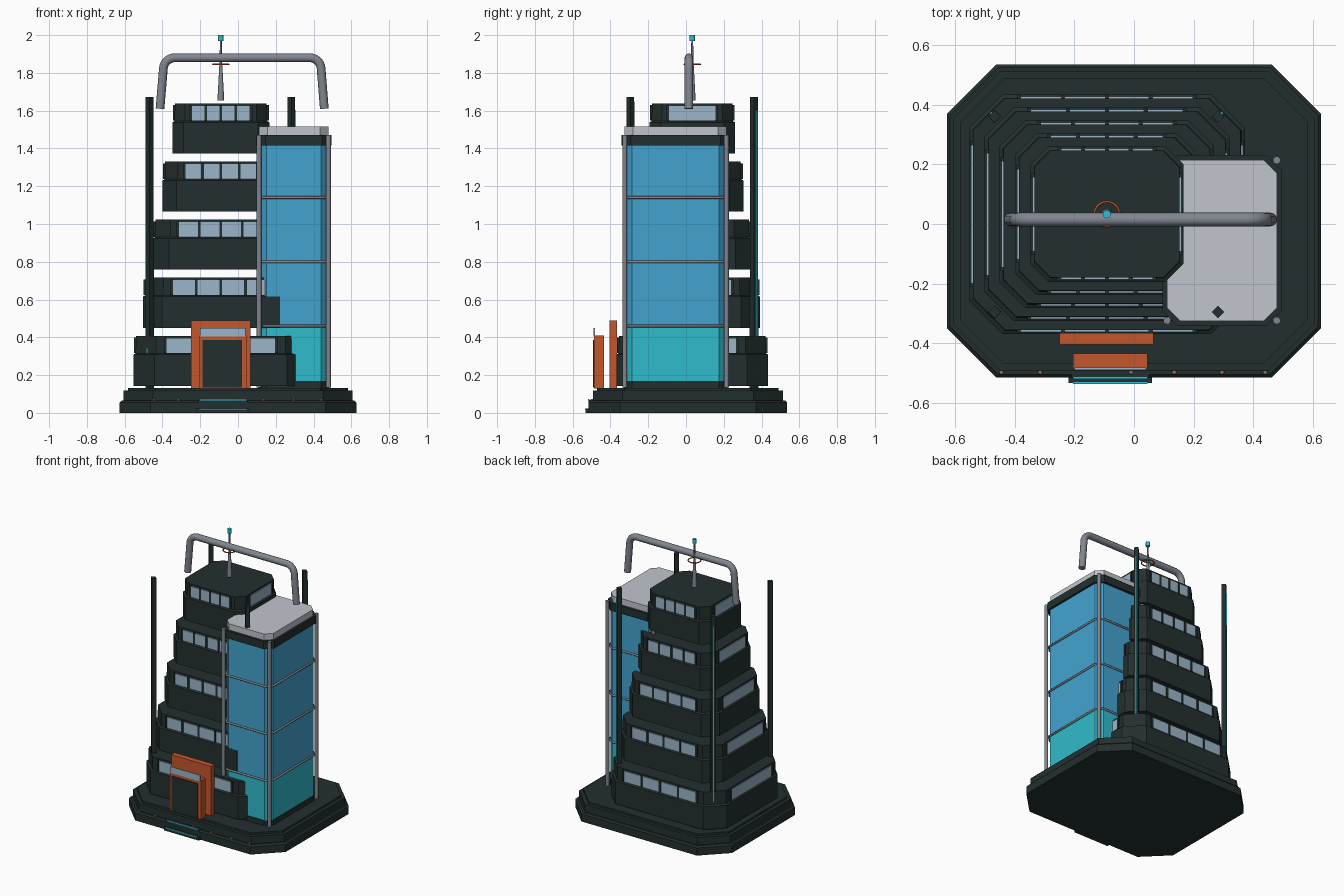
import bpy, bmesh, math
from mathutils import Vector

if "Cube" in bpy.data.objects:
    bpy.data.objects.remove(bpy.data.objects["Cube"])

def mat(name, r, g, b):
    m = bpy.data.materials.new(name)
    m.diffuse_color = (r, g, b, 1)
    m.use_nodes = True
    m.node_tree.nodes["Principled BSDF"].inputs["Base Color"].default_value = m.diffuse_color
    return m

DARK = mat("dark_slate", .017, .028, .028)
BLUE = mat("blue_glass", .055, .37, .63)
TEAL = mat("teal_glass", .03, .50, .60)
PANE = mat("pale_window", .33, .46, .58)
WHITE = mat("pale_roof", .54, .56, .62)
GREY = mat("grey_metal", .22, .24, .28)
ORANGE = mat("orange_panel", .55, .095, .025)
CYAN = mat("cyan_light", .03, .52, .65)
COPPER = mat("copper_lamp", .36, .14, .09)

def finish(name, bm, m, smooth=False):
    bmesh.ops.recalc_face_normals(bm, faces=bm.faces)
    me = bpy.data.meshes.new(name)
    bm.to_mesh(me)
    bm.free()
    me.materials.append(m)
    ob = bpy.data.objects.new(name, me)
    bpy.context.collection.objects.link(ob)
    if smooth:
        bpy.context.view_layer.objects.active = ob
        ob.select_set(True)
        bpy.ops.object.shade_smooth_by_angle(angle=math.radians(40))
        ob.select_set(False)
    return ob

def octagon(hx, hy, c):
    return [(hx, -hy + c), (hx, hy - c), (hx - c, hy), (-hx + c, hy),
            (-hx, hy - c), (-hx, -hy + c), (-hx + c, -hy), (hx - c, -hy)]

# stacked chamfered rings: each ring is (z, inset)
def chamfered(name, cx, cy, hx, hy, c, rings, m):
    bm = bmesh.new()
    loops = [[bm.verts.new((cx + x, cy + y, z)) for x, y in octagon(hx - i, hy - i, c - i * .4)]
             for z, i in rings]
    for a, b in zip(loops, loops[1:]):
        for k in range(8):
            j = (k + 1) % 8
            bm.faces.new((a[k], a[j], b[j], b[k]))
    bm.faces.new(loops[0][::-1])
    bm.faces.new(loops[-1])
    return finish(name, bm, m)

def box(name, x0, x1, y0, y1, z0, z1, m):
    bm = bmesh.new()
    bmesh.ops.create_cube(bm, size=1)
    for v in bm.verts:
        v.co = ((x0 + x1) / 2 + v.co.x * (x1 - x0), (y0 + y1) / 2 + v.co.y * (y1 - y0),
                (z0 + z1) / 2 + v.co.z * (z1 - z0))
    return finish(name, bm, m)

def rod(name, x, y, z0, z1, r0, r1, m, n=16):
    bm = bmesh.new()
    bmesh.ops.create_cone(bm, cap_ends=True, segments=n, radius1=r0, radius2=r1, depth=z1 - z0)
    bmesh.ops.translate(bm, verts=bm.verts, vec=(x, y, (z0 + z1) / 2))
    return finish(name, bm, m, n > 8)

def tube(name, pts, r, m, closed=False, res=4):
    cu = bpy.data.curves.new(name, 'CURVE')
    cu.dimensions = '3D'
    cu.bevel_depth, cu.bevel_resolution, cu.use_fill_caps = r, res, True
    s = cu.splines.new('POLY')
    s.points.add(len(pts) - 1)
    for p, q in zip(s.points, pts):
        p.co = (*q, 1)
    s.use_cyclic_u = closed
    s.use_smooth = True
    cu.materials.append(m)
    ob = bpy.data.objects.new(name, cu)
    bpy.context.collection.objects.link(ob)
    return ob

# stepped base and entrance step
chamfered("base", 0, .01, .627, .525, .165,
          [(0, 0), (.055, 0), (.065, .01), (.065, .022), (.118, .022), (.118, .045), (.132, .045)], DARK)
box("entrance_step", -.22, .06, -.533, -.47, 0, .022, DARK)
box("entrance_step_upper", -.21, .05, -.515, -.47, .022, .068, DARK)
box("step_light_low", -.205, .045, -.536, -.53, .018, .024, CYAN)
box("step_light_high", -.205, .045, -.52, -.512, .066, .074, CYAN)
for x in (-.445, -.315, -.01, .135, .295, .44):
    rod("base_lamp", x, -.497, .06, .074, .009, .007, COPPER, 12)

# five shrinking tiers with ribbon windows on four sides
CX, CY = -.091, .033
for k in range(5):
    t = 4 - k
    hx, hy = .257 + .0515 * t, .227 + .0437 * t
    c = .06 + .013 * t
    z = .143 + .3075 * k
    chamfered(f"tier_{k+1}", CX, CY, hx, hy, c,
              [(z, 0), (z + .165, 0), (z + .172, .012), (z + .265, .014)], DARK)
    wx, wy = .16 + .0337 * t, .13 + .027 * t
    z0, z1 = z + .174, z + .252
    for s in (-1, 1):
        # front and back panes, with posts between
        y = CY + s * (hy - .011)
        box("window_strip", CX - wx, CX + wx, y - .004, y + .004, z0, z1, PANE)
        for i in range(5):
            x = CX - wx + i * wx / 2
            box("window_post", x - .007, x + .007, y - .008, y + .008, z0, z1 + .004, DARK)
        # side panes
        x = CX + s * (hx - .011)
        box("side_window", x - .004, x + .004, CY - wy, CY + wy, z0, z1, PANE)
        for e in (-1, 1):
            y = CY + e * wy
            box("side_window_post", x - .008, x + .008, y - .007, y + .007, z0, z1 + .004, DARK)

# glass tower
TX, TY = .295, -.055
chamfered("tower_plinth", TX, TY, .19, .275, .045, [(.13, 0), (.168, 0)], DARK)
chamfered("tower_lower_glass", TX, TY, .185, .27, .04, [(.168, 0), (.46, 0)], TEAL)
chamfered("tower_upper_glass", TX, TY, .185, .27, .04, [(.46, 0), (1.415, 0)], BLUE)
chamfered("tower_cap", TX, TY, .20, .287, .05, [(1.415, 0), (1.47, 0)], DARK)
chamfered("tower_roof", TX, TY, .185, .27, .045, [(1.47, 0), (1.515, 0)], WHITE)
for sx in (-1, 1):
    for sy in (-1, 1):
        rod("tower_corner_post", TX + sx * .184, TY + sy * .269, .135, 1.47, .0125, .0125, GREY)
for z in (.46, .80, 1.14):
    tube("tower_band", [(TX + x, TY + y, z) for x, y in octagon(.19, .275, .04)], .007, GREY, True, 2)

# four diamond pylons with light strips
for x in (-.468, .282):
    for y in (-.295, .36):
        rod("pylon", x, y, .13, 1.672, .023, .021, DARK, 4)
        if y > 0 or x < 0:
            sx = -1 if x < 0 else 1
            sy = 1 if y > 0 else -1
            rod("pylon_light", x + sx * .0115, y + sy * .0115, .2, 1.6 if y > 0 else .34,
                .006, .006, CYAN, 4)

# entrance portal
box("portal_back", -.25, .066, -.405, -.365, .13, .49, ORANGE)
box("portal_front", -.205, .045, -.487, -.435, .13, .41, ORANGE)
box("portal_canopy_glass", -.2, .04, -.489, -.482, .405, .45, PANE)
box("door", -.187, .022, -.493, -.485, .135, .385, DARK)

# roof handle arch with rounded corners
path = [(-.413, .015, 1.61)]
for cx, a0, a1 in ((-.335, 175, 90), (.38, 90, 5)):
    for i in range(9):
        a = math.radians(a0 + (a1 - a0) * i / 8)
        path.append((cx + .06 * math.cos(a), .015, 1.82 + .06 * math.sin(a)))
path.append((.457, .015, 1.61))
tube("roof_arch", path, .023, GREY)

# antenna with ring and beacon
rod("antenna_base", CX, .033, 1.655, 1.84, .018, .008, GREY)
rod("antenna_rod", CX, .033, 1.80, 1.975, .007, .005, GREY)
rod("antenna_beacon", CX, .033, 1.97, 2.0, .014, .014, CYAN)
tube("antenna_ring", [(CX + .042 * math.cos(i * math.pi / 16), .033 + .042 * math.sin(i * math.pi / 16), 1.845)
                      for i in range(32)], .004, ORANGE, True, 2)
